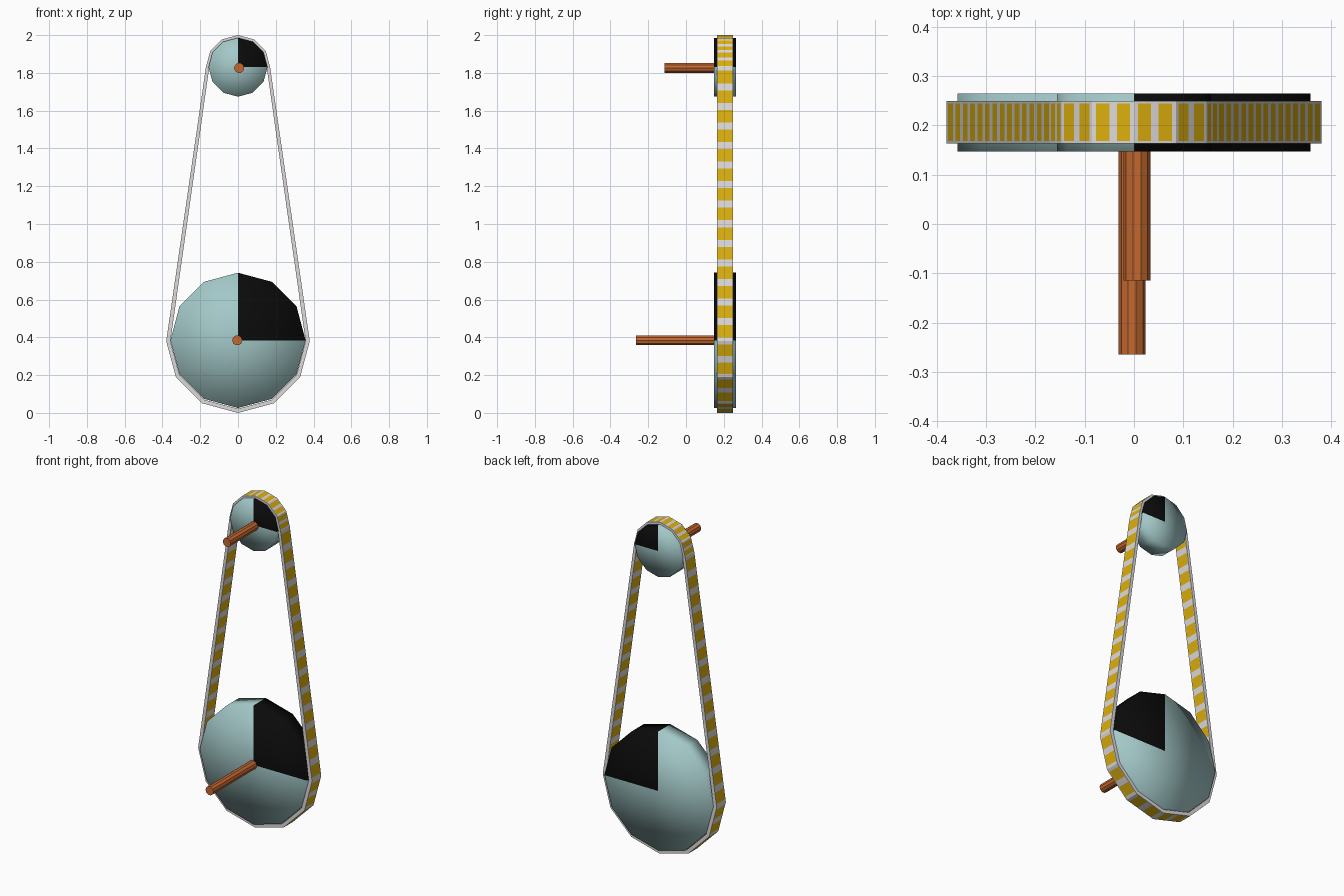
import bpy, bmesh, math
from mathutils import Vector

if "Cube" in bpy.data.objects:
    bpy.data.objects.remove(bpy.data.objects["Cube"])


def material(name, rgb):
    m = bpy.data.materials.new(name)
    m.diffuse_color = (*rgb, 1)
    m.use_nodes = True
    m.node_tree.nodes["Principled BSDF"].inputs["Base Color"].default_value = m.diffuse_color
    return m


TEAL = material("pale teal", (0.37, 0.58, 0.58))
BLACK = material("black", (0.003, 0.003, 0.003))
COPPER = material("copper orange", (0.56, 0.14, 0.03))
WHITE = material("belt white", (0.72, 0.70, 0.70))
YELLOW = material("belt yellow", (0.72, 0.43, 0.004))


def finish(name, bm, mats, smooth=False):
    bmesh.ops.recalc_face_normals(bm, faces=bm.faces)
    me = bpy.data.meshes.new(name)
    for f in bm.faces:
        f.smooth = smooth
    bm.to_mesh(me)
    bm.free()
    for m in mats:
        me.materials.append(m)
    ob = bpy.data.objects.new(name, me)
    bpy.context.collection.objects.link(ob)
    return ob


def ring_point(r, deg, cx, y, cz):
    a = math.radians(deg)
    return Vector((cx + r * math.cos(a), y, cz + r * math.sin(a)))


def drum(name, r, cx, cz, y0, y1, sides, mats, smooth=False):
    """Cylinder along y with fanned ends; second material fills the upper right quarter."""
    bm = bmesh.new()
    step = 360 / sides
    rings = [[bm.verts.new(ring_point(r, i * step, cx, y, cz)) for i in range(sides)]
             for y in (y0, y1)]
    hubs = [bm.verts.new((cx, y, cz)) for y in (y0, y1)]
    for i in range(sides):
        j = (i + 1) % sides
        faces = [bm.faces.new((rings[0][i], rings[0][j], rings[1][j], rings[1][i]))]
        faces += [bm.faces.new((hubs[k], rings[k][i], rings[k][j])) for k in (0, 1)]
        for f in faces:
            f.material_index = int(len(mats) > 1 and (i + 0.5) * step < 90)
    return finish(name, bm, mats, smooth)


LOW, HIGH = 0.38, 1.83

# pulleys with one black quarter
drum("large_pulley", 0.358, 0, 0.384, 0.147, 0.265, 12, [TEAL, BLACK], True)
drum("small_pulley", 0.156, 0, HIGH, 0.147, 0.265, 12, [TEAL, BLACK], True)

# axles sticking out of the front
drum("large_axle", 0.027, -0.004, 0.384, -0.265, 0.15, 10, [COPPER])
drum("small_axle", 0.027, 0.006, 1.826, -0.115, 0.15, 10, [COPPER])


# belt: closed loop around both pulleys, dashed on its outer and inner faces
def belt_loop(r_high, r_low):
    top = [ring_point(r_high, a, 0, 0, HIGH) for a in range(0, 181, 30)]
    low = [ring_point(r_low, a, 0, 0, LOW) for a in range(180, 361, 30)]
    return top + low


outer, inner = belt_loop(0.17, 0.38), belt_loop(0.152, 0.358)
Y = (0.163, 0.168, 0.245, 0.25)
stations, dashed = [], []
n = len(outer)
for i in range(n):
    j = (i + 1) % n
    count = 14 if (outer[j] - outer[i]).length > 1 else 2
    for d in range(count):
        for frac, is_dash in ((0, False), (0.18, True), (0.82, False)):
            t = (d + frac) / count
            stations.append((outer[i].lerp(outer[j], t), inner[i].lerp(inner[j], t)))
            dashed.append(is_dash)

bm = bmesh.new()
rows = []
for po, pi in stations:
    rows.append([[bm.verts.new((p.x, y, p.z)) for y in Y] for p in (po, pi)])
for s in range(len(rows)):
    a, b = rows[s], rows[(s + 1) % len(rows)]
    for side in (0, 1):
        for k in range(3):
            f = bm.faces.new((a[side][k], a[side][k + 1], b[side][k + 1], b[side][k]))
            f.material_index = int(k == 1 and dashed[s])
    for k in (0, 3):
        bm.faces.new((a[0][k], b[0][k], b[1][k], a[1][k]))
finish("drive_belt", bm, [WHITE, YELLOW])
